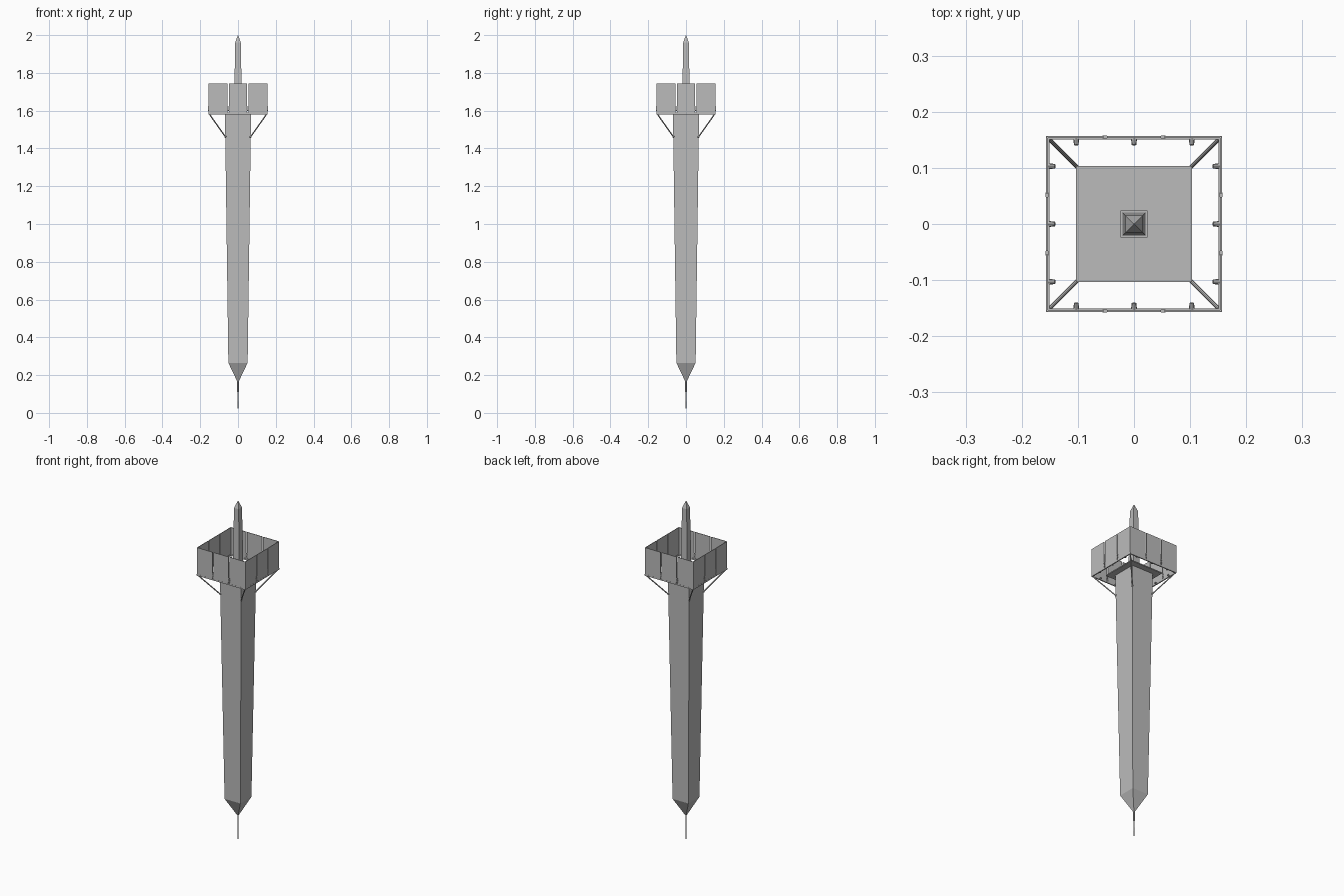
import bpy, bmesh, math
from mathutils import Vector, Matrix

old = bpy.data.objects.get("Cube")
if old:
    bpy.data.objects.remove(old, do_unlink=True)

grey = bpy.data.materials.new("plain_grey")
grey.use_nodes = True
grey.diffuse_color = (0.5, 0.5, 0.5, 1)
grey.node_tree.nodes["Principled BSDF"].inputs["Base Color"].default_value = (0.5, 0.5, 0.5, 1)

DECK_Z, HALF, FLOOR = 1.585, 0.157, 0.103
TURNS = [Matrix.Rotation(math.pi / 2 * i, 4, 'Z') for i in range(4)]


def finish(name, bm):
    bmesh.ops.recalc_face_normals(bm, faces=bm.faces)
    mesh = bpy.data.meshes.new(name)
    bm.to_mesh(mesh)
    bm.free()
    mesh.materials.append(grey)
    obj = bpy.data.objects.new(name, mesh)
    bpy.context.collection.objects.link(obj)
    return obj


def square_loft(name, levels):
    """Square sections given as (half width, z), capped at both ends."""
    bm = bmesh.new()
    rings = []
    for h, z in levels:
        rings.append([bm.verts.new((h * sx, h * sy, z))
                      for sx, sy in ((1, 1), (-1, 1), (-1, -1), (1, -1))])
    for a, b in zip(rings, rings[1:]):
        for i in range(4):
            j = (i + 1) % 4
            bm.faces.new((a[i], a[j], b[j], b[i]))
    bm.faces.new(rings[0])
    bm.faces.new(rings[-1])
    bmesh.ops.remove_doubles(bm, verts=bm.verts, dist=1e-6)
    return finish(name, bm)


def add_box(bm, centre, size, turn):
    m = turn @ Matrix.Translation(centre) @ Matrix.Diagonal((*size, 1))
    bmesh.ops.create_cube(bm, size=1, matrix=m)


def add_rod(bm, a, b, r1, r2, turn, sides=8):
    a, b = Vector(a), Vector(b)
    spin = (b - a).to_track_quat('Z', 'Y').to_matrix().to_4x4()
    bmesh.ops.create_cone(bm, cap_ends=True, segments=sides, radius1=r1, radius2=r2,
                          depth=(b - a).length,
                          matrix=turn @ Matrix.Translation((a + b) / 2) @ spin)


# Tapered shaft, pointed at the bottom
square_loft("shaft", [(0.001, 0.16), (0.051, 0.265), (0.069, DECK_Z)])

# Deck floor and the spire above it
square_loft("deck_floor", [(FLOOR, DECK_Z - 0.003), (FLOOR, DECK_Z + 0.003)])
square_loft("spire_base", [(0.024, DECK_Z), (0.024, DECK_Z + 0.012)])
square_loft("spire", [(0.021, DECK_Z), (0.015, 1.96), (0.0008, 2.0)])

# Stepped needle below the shaft
needle = bmesh.new()
add_rod(needle, (0, 0, 0.11), (0, 0, 0.18), 0.004, 0.004, TURNS[0])
add_rod(needle, (0, 0, 0), (0, 0, 0.11), 0.001, 0.0026, TURNS[0])
finish("needle", needle)

panels, rails, lamps, struts, clips = (bmesh.new() for _ in range(5))
pitch = HALF * 2 / 3
for turn in TURNS:
    # Bottom rail of one side
    add_box(rails, (0, -HALF + 0.003, DECK_Z), (HALF * 2, 0.006, 0.008), turn)
    for i in (-1, 0, 1):
        # Screen panel, with a lamp behind it
        add_box(panels, (i * pitch, -HALF + 0.002, DECK_Z + 0.08),
                (pitch - (0.008 if i == 0 else 0.004), 0.003, 0.16), turn)
        add_rod(lamps, (i * FLOOR, -HALF + 0.004, DECK_Z),
                (i * FLOOR, -HALF + 0.016, DECK_Z + 0.003), 0.0055, 0.004, turn)
    # Clips across the gaps between panels
    for x in (-pitch / 2, pitch / 2):
        for z in (0.016, 0.025, 0.034):
            add_box(clips, (x, -HALF + 0.002, DECK_Z + z), (0.008, 0.005, 0.005), turn)
    # Corner strut with a foot on the shaft
    add_rod(struts, (0.067, -0.067, 1.462), (HALF - 0.003, -HALF + 0.003, DECK_Z),
            0.0033, 0.0033, turn)
    bmesh.ops.create_icosphere(struts, subdivisions=1, radius=0.006,
                               matrix=turn @ Matrix.Translation((0.067, -0.067, 1.462)))

finish("screen_panels", panels)
finish("deck_rails", rails)
finish("lamps", lamps)
finish("corner_struts", struts)
finish("panel_clips", clips)
